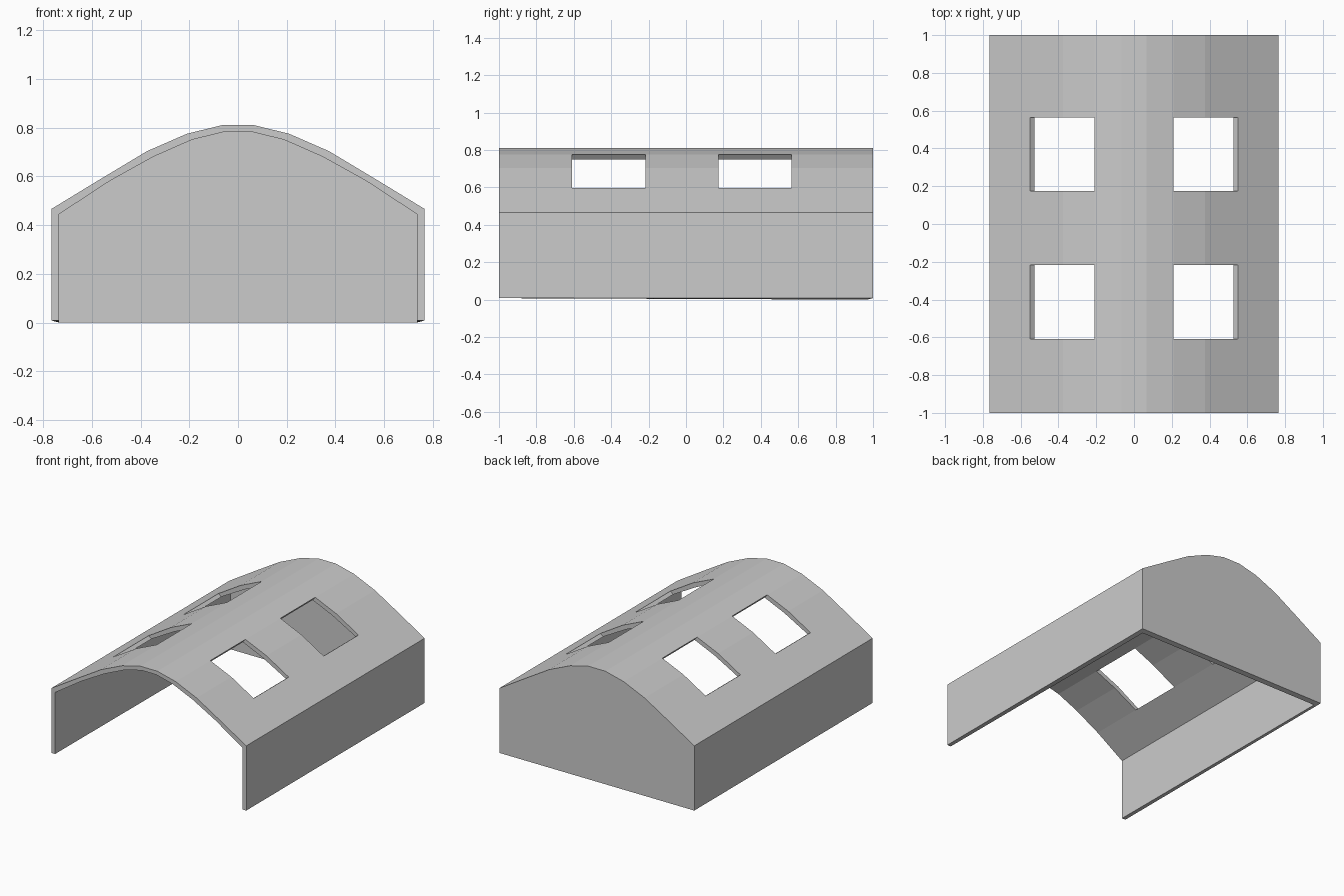
import bpy
import bmesh

if "Cube" in bpy.data.objects:
    bpy.data.objects.remove(bpy.data.objects["Cube"])

# Right half of the arch section, wall foot to ridge: (x, z)
OUTER = [(0.765, 0.008), (0.765, 0.467), (0.55, 0.598), (0.375, 0.703), (0.21, 0.775), (0.067, 0.81)]
INNER = [(0.736, 0.008), (0.736, 0.444), (0.527, 0.581), (0.347, 0.681), (0.19, 0.75), (0.057, 0.783)]
ROWS = [-1, -0.61, -0.217, 0.175, 0.565]
WINDOW_ROWS = (1, 3)
WINDOW_STRIPS = (2, 3, 7, 8)


def add_skin(bm, half, back_y, dip, flip):
    """One arched skin with window openings and a closed back gable."""
    section = [(-x, z) for x, z in half] + [(x, z) for x, z in reversed(half)]
    ys = ROWS + [back_y]
    last = len(section) - 1
    grid = []
    for y in ys:
        drop = dip * (y + 1) / 2
        grid.append([bm.verts.new((x, y, z - drop if i in (0, last) else z))
                     for i, (x, z) in enumerate(section)])

    def face(loop):
        bm.faces.new(loop[::-1] if flip else loop)

    for j in range(len(ys) - 1):
        for i in range(last):
            if j in WINDOW_ROWS and i in WINDOW_STRIPS:
                continue
            face([grid[j][i], grid[j][i + 1], grid[j + 1][i + 1], grid[j + 1][i]])
    face(list(grid[-1]))
    return [v for row in grid for v in row]


# Arched shell: outer and inner skins
bm = bmesh.new()
outer = add_skin(bm, OUTER, 1.0, 0.0, False)
inner = add_skin(bm, INNER, 0.966, 0.008, True)
partner = dict(zip(outer, inner))

# Rims around the front, foot and windows
rims = [e for e in bm.edges if e.is_boundary and e.verts[0] in partner]
for e in rims:
    a, b = e.verts
    bm.faces.new((a, b, partner[b], partner[a]))

loose = [v for v in bm.verts if not v.link_faces]
bmesh.ops.delete(bm, geom=loose, context='VERTS')
loose_edges = [e for e in bm.edges if not e.link_faces]
bmesh.ops.delete(bm, geom=loose_edges, context='EDGES')
bmesh.ops.recalc_face_normals(bm, faces=bm.faces)

mesh = bpy.data.meshes.new("arched_shell")
bm.to_mesh(mesh)
bm.free()
shell = bpy.data.objects.new("arched_shell", mesh)
bpy.context.collection.objects.link(shell)
